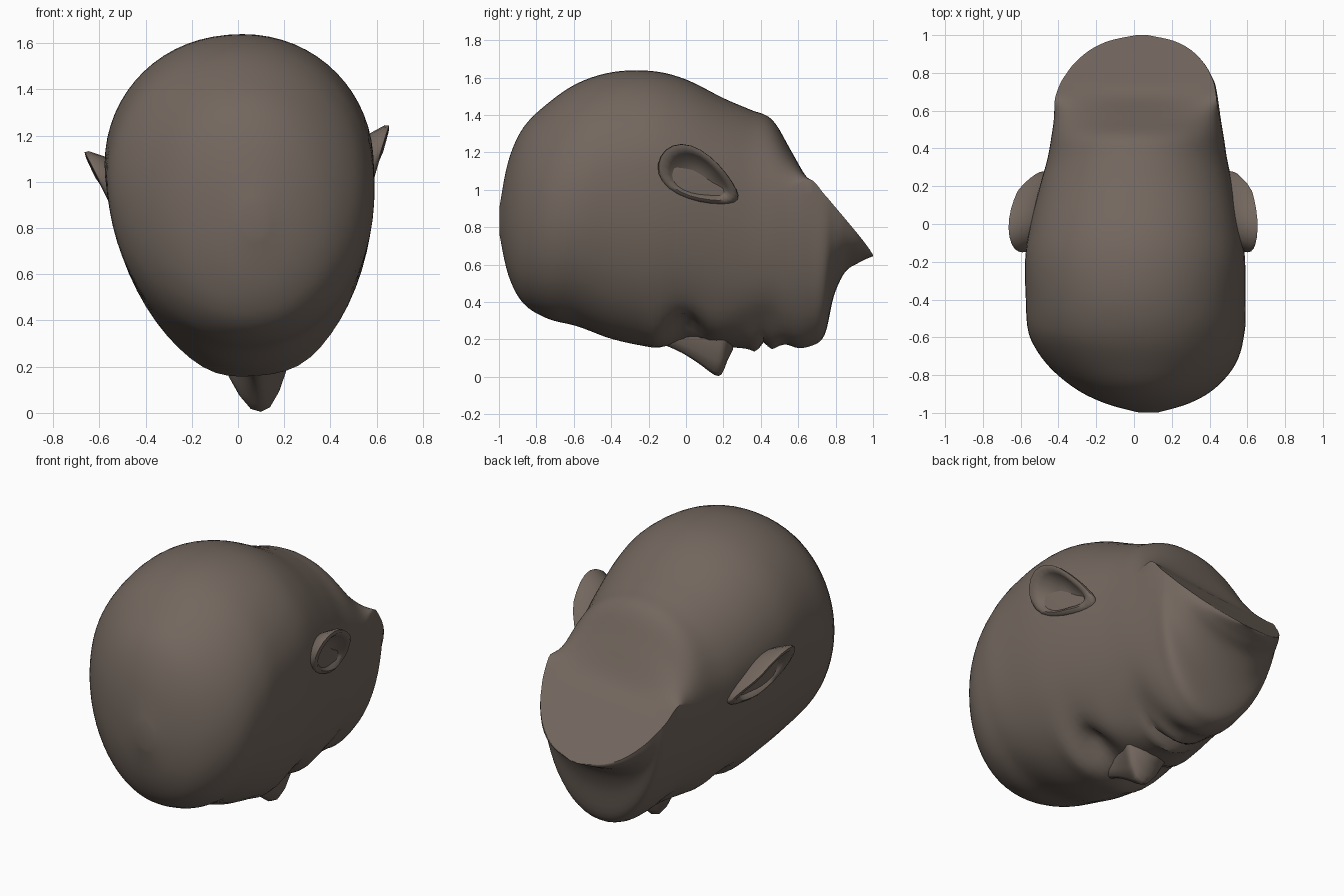
import bpy, bmesh, math
from mathutils import Matrix

skin = bpy.data.materials.new("brown clay")
skin.diffuse_color = (0.17, 0.135, 0.112, 1)

# The whole head is rolled slightly so that the face leans to +x
ROLL = (Matrix.Translation((0.02, 0, 0.9)) @ Matrix.Rotation(math.radians(-5), 4, 'Y')
        @ Matrix.Translation((0, 0, -0.9)))


def finish(bm, name, angle=40):
    bmesh.ops.recalc_face_normals(bm, faces=bm.faces)
    bm.transform(ROLL)
    me = bpy.data.meshes.new(name)
    bm.to_mesh(me)
    bm.free()
    me.materials.append(skin)
    ob = bpy.data.objects.new(name, me)
    bpy.context.collection.objects.link(ob)
    bpy.ops.object.select_all(action='DESELECT')
    ob.select_set(True)
    bpy.context.view_layer.objects.active = ob
    bpy.ops.object.shade_smooth_by_angle(angle=math.radians(angle))
    return ob


def loft(bm, rings):
    rows = [[bm.verts.new(p) for p in r] for r in rings]
    n = len(rows[0])
    for a, b in zip(rows, rows[1:]):
        for i in range(n):
            j = (i + 1) % n
            bm.faces.new((a[i], a[j], b[j], b[i]))
    bm.faces.new(rows[0])
    bm.faces.new(rows[-1])


def spline(pts, steps):
    out = []
    for i in range(len(pts) - 1):
        p = [pts[max(0, min(len(pts) - 1, i + k))] for k in (-1, 0, 1, 2)]
        for s in range(steps):
            t = s / steps
            out.append([0.5 * (2*b + (c-a)*t + (2*a-5*b+4*c-d)*t*t + (3*b-a-3*c+d)*t**3)
                        for a, b, c, d in zip(*p)])
    return out + [list(pts[-1])]


# Skull, face and neck: sections along y (y, top z, bottom z, half width, widest z);
# past y = 0.66 the top is flat: the sloping cut through the neck
SECTIONS = [
    (-0.998, 0.90, 0.76, 0.05, 0.83), (-0.95, 1.15, 0.54, 0.22, 0.83),
    (-0.87, 1.33, 0.39, 0.37, 0.85), (-0.74, 1.46, 0.31, 0.50, 0.90),
    (-0.58, 1.57, 0.27, 0.57, 0.98), (-0.39, 1.63, 0.20, 0.58, 1.05),
    (-0.18, 1.635, 0.16, 0.58, 1.08), (0.0, 1.59, 0.17, 0.555, 1.05),
    (0.2, 1.49, 0.16, 0.51, 1.0), (0.34, 1.43, 0.15, 0.475, 0.95),
    (0.46, 1.375, 0.165, 0.455, 0.93), (0.56, 1.21, 0.15, 0.44, 0.96),
    (0.66, 1.03, 0.16, 0.43, 1.02), (0.74, 0.942, 0.22, 0.41, 0.94),
    (0.79, 0.886, 0.43, 0.385, 0.884), (0.85, 0.818, 0.56, 0.345, 0.816),
    (0.92, 0.74, 0.61, 0.27, 0.738), (0.97, 0.684, 0.635, 0.17, 0.682),
    (1.0, 0.65, 0.645, 0.03, 0.649)]

# Face relief: (|x|, y, x radius, y radius, depth), positive sinks inwards
RELIEF = [(0.18, 0.0, 0.11, 0.09, 0.09), (0.20, -0.15, 0.13, 0.06, -0.02),
          (0.27, 0.16, 0.10, 0.12, -0.02), (0.0, 0.415, 0.13, 0.02, 0.03),
          (0.0, 0.37, 0.12, 0.03, -0.02), (0.0, 0.46, 0.10, 0.03, -0.02),
          (0.0, 0.54, 0.14, 0.04, 0.02), (0.24, 0.40, 0.09, 0.14, 0.03)]


def head_ring(sec, n=64):
    y, top, bot, hw, mid = sec
    shift = 0.05 * max(0, -y - 0.6) / 0.4
    ring = []
    for i in range(n):
        a = 2 * math.pi * i / n
        s, c = math.sin(a), math.cos(a)
        x = hw * math.copysign(abs(s) ** 0.95, s)
        z = mid + (top - mid if c > 0 else mid - bot) * c
        if c < 0:
            z += sum(d * math.exp(-((abs(x) - rx) / wx) ** 2 - ((y - ry) / wy) ** 2)
                     for rx, ry, wx, wy, d in RELIEF)
        ring.append((x + shift, y, z))
    return ring


bm = bmesh.new()
loft(bm, [head_ring(s) for s in spline(SECTIONS, 5)])
finish(bm, "head")

# Nose: sections from the bridge to the base (y, tip z, half width)
bm = bmesh.new()
NOSE = [(-0.12, 0.17, 0.06), (-0.02, 0.125, 0.06), (0.08, 0.06, 0.085),
        (0.15, 0.008, 0.11), (0.19, 0.01, 0.125), (0.22, 0.08, 0.12), (0.25, 0.14, 0.08)]
loft(bm, [[(w * u, y, tip + (0.27 - tip) * v) for u, v in
           ((-1.15, 1), (-1, 0.6), (-0.7, 0.28), (-0.35, 0.06), (0, 0), (0.35, 0.06),
            (0.7, 0.28), (1, 0.6), (1.15, 1))] for y, tip, w in spline(NOSE, 2)])
finish(bm, "nose", 60)

# Ears: rings from the buried root round the rim to the bowl (scale, outward depth)
for side, name in ((1, "right_ear"), (-1, "left_ear")):
    bm = bmesh.new()
    rings = []
    for k, d in ((0.6, -0.12), (0.85, -0.05), (1.0, 0.0), (0.98, 0.02), (0.86, 0.025),
                 (0.72, 0.005), (0.6, -0.03), (0.25, -0.045)):
        ring = []
        for i in range(24):
            a = 2 * math.pi * i / 24
            u = 0.235 * k * math.cos(a)
            v = 0.125 * k * math.sin(a) * (1 - 0.35 * math.cos(a))
            x = 0.575 + 0.36 * v - 0.17 * u - 0.35 * max(0, u - 0.08) + d
            ring.append((side * x, 0.07 + 0.88 * u + 0.47 * v, 1.015 - 0.47 * u + 0.88 * v))
        rings.append(ring)
    loft(bm, rings)
    finish(bm, name, 60)
